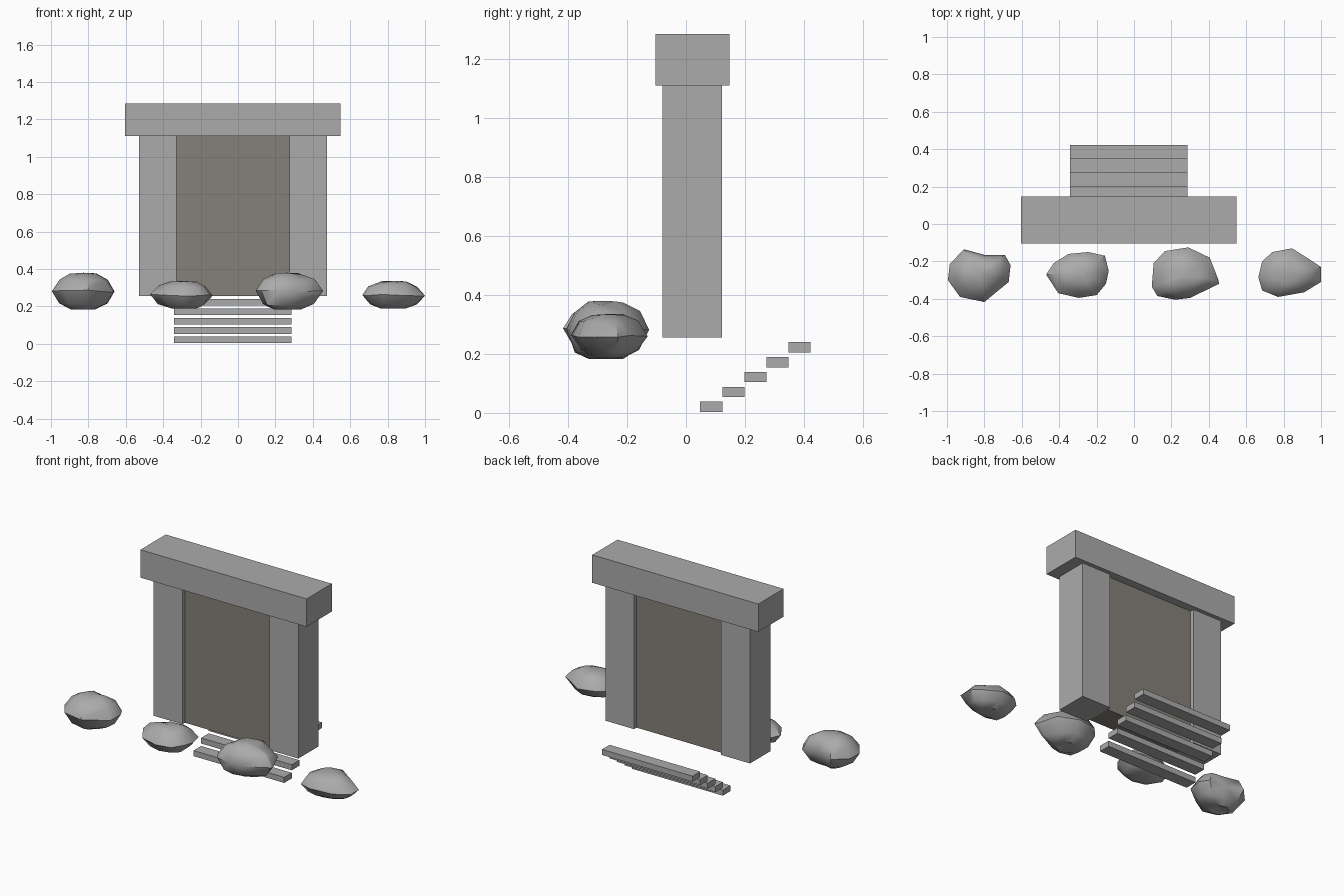
import bpy, bmesh, math, random
from mathutils import Vector

if "Cube" in bpy.data.objects:
    bpy.data.objects.remove(bpy.data.objects["Cube"])

random.seed(4)


def material(name, rgb):
    m = bpy.data.materials.new(name)
    m.diffuse_color = (*rgb, 1)
    m.use_nodes = True
    m.node_tree.nodes["Principled BSDF"].inputs["Base Color"].default_value = m.diffuse_color
    return m


stone = material("grey stone", (0.41, 0.41, 0.41))
door_mat = material("brown grey door", (0.235, 0.218, 0.19))


def finish(bm, name, mat):
    bmesh.ops.recalc_face_normals(bm, faces=bm.faces)
    me = bpy.data.meshes.new(name)
    bm.to_mesh(me)
    bm.free()
    me.materials.append(mat)
    ob = bpy.data.objects.new(name, me)
    bpy.context.collection.objects.link(ob)
    return ob


def box(name, x, y, z, mat=stone):
    """Box from (min, max) ranges on each axis."""
    bm = bmesh.new()
    bmesh.ops.create_cube(bm, size=1)
    for v in bm.verts:
        v.co = Vector([(r[0] + r[1]) / 2 + c * (r[1] - r[0])
                       for r, c in zip((x, y, z), v.co)])
    return finish(bm, name, mat)


# Gateway: two pillars, lintel and recessed door slab
box("left_pillar", (-0.53, -0.33), (-0.08, 0.122), (0.255, 1.11))
box("right_pillar", (0.275, 0.475), (-0.08, 0.122), (0.255, 1.11))
box("lintel", (-0.605, 0.548), (-0.103, 0.147), (1.11, 1.285))
box("door_slab", (-0.33, 0.275), (-0.055, 0.097), (0.255, 1.11), door_mat)

# Floating steps climbing towards the back
for i in range(5):
    y, z = 0.048 + 0.075 * i, 0.003 + 0.0505 * i
    box(f"step_{i + 1}", (-0.342, 0.287), (y, y + 0.075), (z, z + 0.035))

# Rocks: plan outline and height range
rocks = [
    ([(-.91, -.135), (-.80, -.165), (-.69, -.165), (-.66, -.22), (-.67, -.31),
      (-.80, -.417), (-.93, -.39), (-.995, -.30), (-.985, -.215)], 0.183, 0.38),
    ([(-.47, -.27), (-.43, -.21), (-.35, -.16), (-.245, -.15), (-.155, -.17),
      (-.135, -.25), (-.15, -.32), (-.20, -.38), (-.295, -.395), (-.405, -.37)], 0.188, 0.335),
    ([(.095, -.335), (.105, -.21), (.165, -.145), (.29, -.125), (.405, -.18),
      (.45, -.295), (.455, -.32), (.30, -.395), (.22, -.405), (.125, -.385)], 0.183, 0.38),
    ([(.665, -.285), (.685, -.20), (.74, -.15), (.845, -.13), (.94, -.19),
      (1.0, -.23), (1.0, -.31), (.91, -.365), (.77, -.39), (.685, -.355)], 0.188, 0.335),
]
# Rock side profile: (height fraction, outline scale)
profile = [(0.0, 0.38), (0.15, 0.74), (0.5, 1.0), (0.82, 0.77), (0.97, 0.42)]

for k, (outline, z0, z1) in enumerate(rocks):
    bm = bmesh.new()
    n = len(outline)
    cx = sum(p[0] for p in outline) / n
    cy = sum(p[1] for p in outline) / n
    h = z1 - z0
    rings = []
    for t, s in profile:
        ring = []
        for x, y in outline:
            widest, base = s == 1.0, t == 0.0
            f = s * (1 if widest else random.uniform(0.94, 1.06))
            dz = 0 if base else random.uniform(-0.04, 0.03)
            ring.append(bm.verts.new((cx + (x - cx) * f, cy + (y - cy) * f,
                                      z0 + h * min(t + dz, 1))))
        rings.append(ring)
    for a, b in zip(rings, rings[1:]):
        for i in range(n):
            j = (i + 1) % n
            bm.faces.new((a[i], a[j], b[j], b[i]))
    # dented underside and rounded crown
    for ring, z in ((rings[0], z0 + 0.1 * h), (rings[-1], z1)):
        pole = bm.verts.new((cx, cy, z))
        for i in range(n):
            bm.faces.new((ring[i], ring[(i + 1) % n], pole))
    bmesh.ops.triangulate(bm, faces=bm.faces)
    ob = finish(bm, f"rock_{k + 1}", stone)
    bpy.ops.object.select_all(action='DESELECT')
    ob.select_set(True)
    bpy.context.view_layer.objects.active = ob
    bpy.ops.object.shade_smooth_by_angle(angle=math.radians(45))
